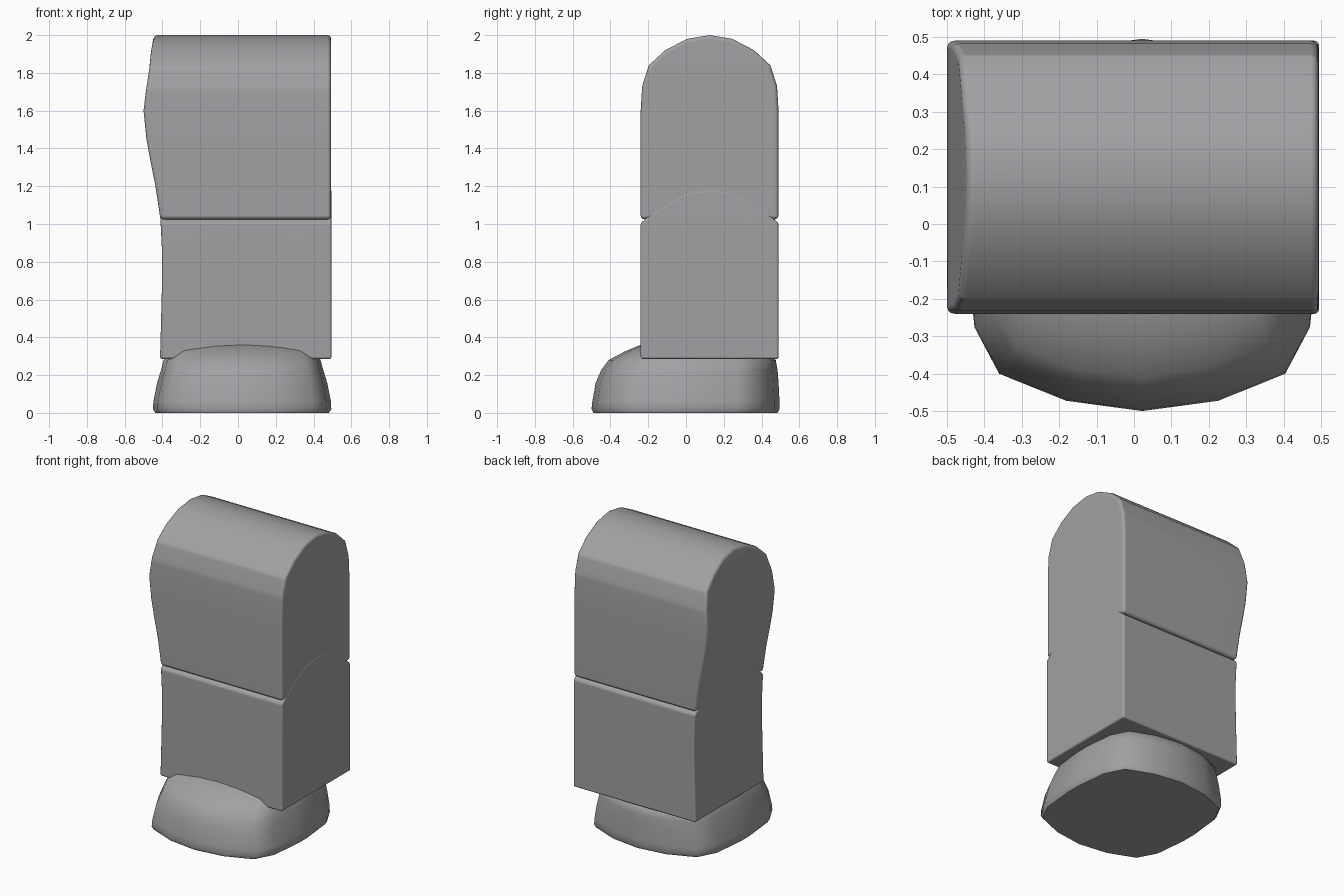
import bpy, bmesh, math
from mathutils import Vector

cube = bpy.data.objects.get("Cube")
if cube:
    bpy.data.objects.remove(cube)

grey = bpy.data.materials.new("neutral grey")
grey.use_nodes = True
COLOUR = (0.36, 0.355, 0.365, 1)
grey.diffuse_color = COLOUR
grey.node_tree.nodes["Principled BSDF"].inputs["Base Color"].default_value = COLOUR

MID_Y = 0.125


def finish(name, bm):
    bmesh.ops.recalc_face_normals(bm, faces=bm.faces)
    mesh = bpy.data.meshes.new(name)
    bm.to_mesh(mesh)
    bm.free()
    mesh.materials.append(grey)
    obj = bpy.data.objects.new(name, mesh)
    bpy.context.collection.objects.link(obj)
    bpy.ops.object.select_all(action='DESELECT')
    obj.select_set(True)
    bpy.context.view_layer.objects.active = obj
    bpy.ops.object.shade_smooth_by_angle(angle=math.radians(50))
    weighted = obj.modifiers.new("clean shading", 'WEIGHTED_NORMAL')
    weighted.keep_sharp = True
    return obj


def side_x(z, curve):
    """Interpolate the contoured side of a leg block at height z."""
    if z <= curve[0][0]:
        return curve[0][1]
    for (z0, x0), (z1, x1) in zip(curve, curve[1:]):
        if z <= z1:
            return x0 + (x1 - x0) * (z - z0) / (z1 - z0)
    return curve[-1][1]


def leg_block(name, bottom, arch, curve, flat_x, bevel):
    """Arched block: one flat side, one side following the curve."""
    half = [(-dy, z) for dy, z in arch]
    outline = [(half[0][0], bottom)] + half
    outline += [(-dy, z) for dy, z in reversed(outline) if abs(dy) > 1e-5]
    bm = bmesh.new()
    face = bm.faces.new([bm.verts.new((-0.45, MID_Y + dy, z)) for dy, z in outline])
    ext = bmesh.ops.extrude_face_region(bm, geom=[face])
    moved = [v for v in ext["geom"] if isinstance(v, bmesh.types.BMVert)]
    for v in moved:
        v.co.x = flat_x
    # rows that let the contoured side bend
    for z, _ in curve[1:-1]:
        bmesh.ops.bisect_plane(bm, geom=bm.verts[:] + bm.edges[:] + bm.faces[:],
                               plane_co=(0, 0, z), plane_no=(0, 0, 1), dist=1e-5)
    for v in bm.verts:
        if v.co.x < 0:
            v.co.x = side_x(v.co.z, curve)
    bmesh.ops.recalc_face_normals(bm, faces=bm.faces)
    rim = [e for e in bm.edges if e.calc_face_angle(0) > math.radians(46)]
    bmesh.ops.bevel(bm, geom=rim, offset=bevel, segments=3, profile=0.5,
                    affect='EDGES', clamp_overlap=True)
    return finish(name, bm)


# Upper leg with a rounded top
leg_block("thigh", 1.025,
          [(0.365, 1.6), (0.357, 1.73), (0.322, 1.84), (0.235, 1.92), (0.12, 1.98), (0, 2.0)],
          [(1.02, -0.41), (1.2, -0.437), (1.33, -0.463), (1.45, -0.485), (1.6, -0.5),
           (1.7, -0.488), (1.82, -0.47), (1.92, -0.46), (2.0, -0.445)],
          0.493, 0.02)

# Lower leg, its rounded top set into the upper leg
leg_block("shin", 0.285,
          [(0.365, 1.005), (0.325, 1.04), (0.21, 1.12), (0.1, 1.17), (0, 1.185)],
          [(0.28, -0.413), (0.5, -0.407), (0.7, -0.402), (0.85, -0.402), (1.03, -0.411),
           (1.2, -0.43)],
          0.495, 0.02)

# Foot: a rounded outline lofted upward, shrinking towards the instep
quarter = [(0, 1), (0.43, 0.945), (0.81, 0.8), (0.95, 0.55), (1, 0.1)]
front = [(-u, -v) for u, v in reversed(quarter)] + [(u, -v) for u, v in quarter[1:]]
ring_shape = front + [(-u, -v) for u, v in front]
# height, half width, front y, back y
levels = [(0, 0.46, -0.49, 0.485), (0.02, 0.472, -0.5, 0.495), (0.06, 0.47, -0.496, 0.495),
          (0.16, 0.45, -0.478, 0.49), (0.225, 0.43, -0.45, 0.485), (0.28, 0.415, -0.41, 0.475),
          (0.325, 0.38, -0.325, 0.4), (0.36, 0.32, -0.24, 0.3), (0.38, 0.15, -0.1, 0.15)]
bm = bmesh.new()
rings = []
for z, half_w, y_front, y_back in levels:
    centre, half_d = (y_front + y_back) / 2, (y_back - y_front) / 2
    rings.append([bm.verts.new(Vector((0.022 + u * half_w, centre + v * half_d, z)))
                  for u, v in ring_shape])
for low, high in zip(rings, rings[1:]):
    for i in range(len(low)):
        j = (i + 1) % len(low)
        bm.faces.new((low[i], low[j], high[j], high[i]))
bm.faces.new(rings[0])
bm.faces.new(rings[-1])
finish("foot", bm)
